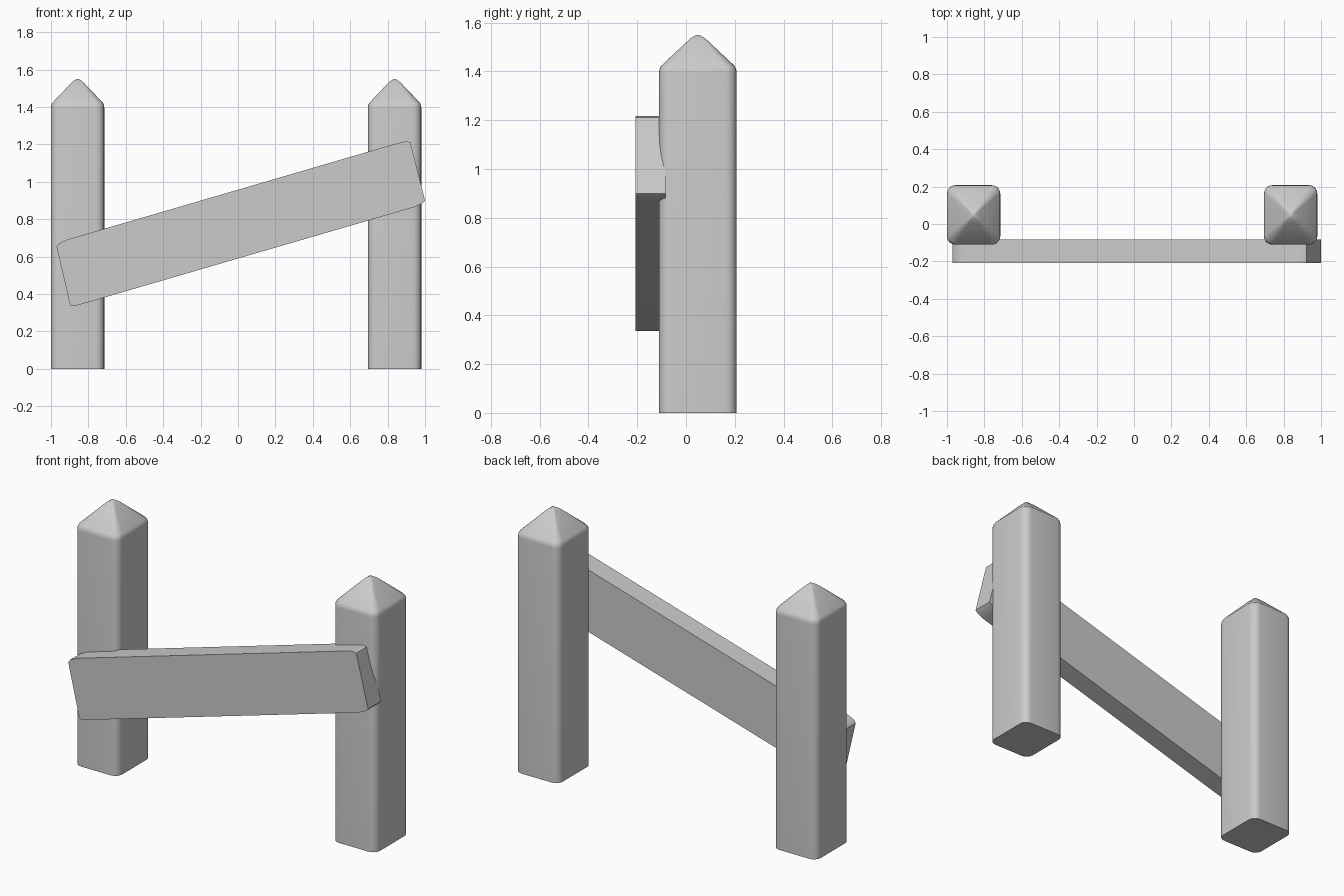
import bpy, bmesh, math

if "Cube" in bpy.data.objects:
    bpy.data.objects.remove(bpy.data.objects["Cube"])

HX, HY, RADIUS, SEG = 0.1425, 0.159, 0.045, 5


def finish(name, bm, angle):
    bmesh.ops.recalc_face_normals(bm, faces=bm.faces)
    me = bpy.data.meshes.new(name)
    bm.to_mesh(me)
    bm.free()
    ob = bpy.data.objects.new(name, me)
    bpy.context.collection.objects.link(ob)
    bpy.ops.object.select_all(action='DESELECT')
    ob.select_set(True)
    bpy.context.view_layer.objects.active = ob
    bpy.ops.object.shade_smooth_by_angle(angle=math.radians(angle))
    return ob


def rounded_rect():
    pts = []
    for i, (sx, sy) in enumerate([(1, 1), (-1, 1), (-1, -1), (1, -1)]):
        for k in range(SEG + 1):
            a = math.pi / 2 * (i + k / SEG)
            pts.append((sx * (HX - RADIUS) + RADIUS * math.cos(a),
                        sy * (HY - RADIUS) + RADIUS * math.sin(a)))
    return pts


def post(name, x, y):
    # (height, scale) rings from the base up to the rounded point
    levels = [(0, 1), (1.395, 1), (1.41, 0.99), (1.424, 0.94),
              (1.527, 0.25), (1.54, 0.15), (1.547, 0.07)]
    bm = bmesh.new()
    rings = [[bm.verts.new((x + px * s, y + py * s, z)) for px, py in rounded_rect()]
             for z, s in levels]
    n = len(rings[0])
    for a, b in zip(rings, rings[1:]):
        for i in range(n):
            j = (i + 1) % n
            bm.faces.new((a[i], a[j], b[j], b[i]))
    bm.faces.new(rings[0][::-1])
    tip = bm.verts.new((x, y, 1.55))
    for i in range(n):
        bm.faces.new((rings[-1][i], rings[-1][(i + 1) % n], tip))
    return finish(name, bm, 50)


# Two pointed posts
post("left_post", -0.8575, 0.0485)
post("right_post", 0.8375, 0.0485)

# Slanted board: front outline with softened corners, extruded backwards
outline = [(-0.97, 0.652), (-0.958, 0.67), (-0.91, 0.692),
           (0.85, 1.206), (0.9, 1.217), (0.922, 1.212),
           (1.0, 0.9), (0.985, 0.885), (0.94, 0.864),
           (-0.83, 0.348), (-0.875, 0.335), (-0.897, 0.338)]
bm = bmesh.new()
face = bm.faces.new([bm.verts.new((x, -0.2075, z)) for x, z in outline])
new = bmesh.ops.extrude_face_region(bm, geom=[face])["geom"]
bmesh.ops.translate(bm, vec=(0, 0.124, 0),
                    verts=[v for v in new if isinstance(v, bmesh.types.BMVert)])
finish("slanted_board", bm, 35)
